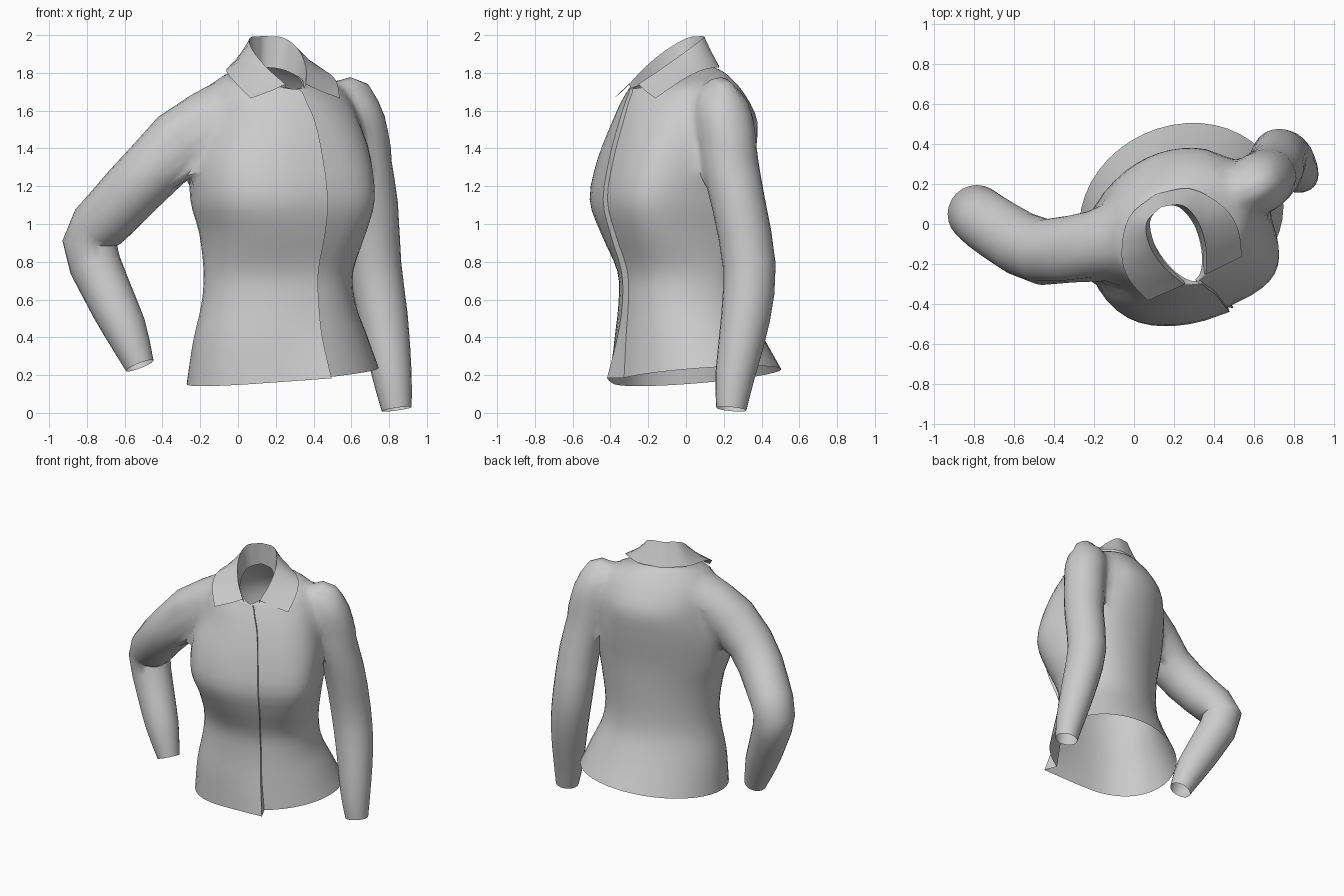
import bpy, bmesh, math
from mathutils import Vector

if "Cube" in bpy.data.objects:
    bpy.data.objects.remove(bpy.data.objects["Cube"])

grey = bpy.data.materials.new("grey_cloth")
grey.use_nodes = True
GREY = (0.6, 0.6, 0.6, 1)
grey.diffuse_color = GREY
grey.node_tree.nodes["Principled BSDF"].inputs["Base Color"].default_value = GREY

YAW = math.radians(25)  # the body is turned toward its left
SIDE = Vector((math.cos(YAW), math.sin(YAW), 0))
FRONT = Vector((math.sin(YAW), -math.cos(YAW), 0))


def resample(rows, steps):
    """Catmull-Rom interpolation through tuples of any length."""
    rows = [Vector(r) for r in rows]
    out = []
    for i in range(len(rows) - 1):
        p1, p2 = rows[i], rows[i + 1]
        p0 = rows[i - 1] if i else 2 * p1 - p2
        p3 = rows[i + 2] if i + 2 < len(rows) else 2 * p2 - p1
        for k in range(steps):
            t = k / steps
            out.append(p1 + 0.5 * t * (p2 - p0 + t * (2 * p0 - 5 * p1 + 4 * p2 - p3
                       + t * (3 * (p1 - p2) + p3 - p0))))
    return out + [rows[-1]]


def loft(name, rings, closed):
    """Skin rings of points; closed rings are capped into a solid."""
    bm = bmesh.new()
    loops = [[bm.verts.new(p) for p in ring] for ring in rings]
    n = len(loops[0])
    for a, b in zip(loops, loops[1:]):
        for i in range(n if closed else n - 1):
            j = (i + 1) % n
            bm.faces.new((a[i], a[j], b[j], b[i]))
    if closed:
        bm.faces.new(loops[0])
        bm.faces.new(loops[-1])
    bmesh.ops.recalc_face_normals(bm, faces=bm.faces)
    mesh = bpy.data.meshes.new(name)
    bm.to_mesh(mesh)
    bm.free()
    mesh.materials.append(grey)
    obj = bpy.data.objects.new(name, mesh)
    bpy.context.collection.objects.link(obj)
    return obj


def body_ring(row, count=44):
    """Rounded section with an overlapping front edge, set a little to the left."""
    z, cx, cy, a, f, b, n, step, tilt_side, tilt_front, shift = row
    ring = []
    for i in range(count + 1):
        t = math.tau * i / count
        s, c = math.sin(t), math.cos(t)
        e = 2 / n if c > 0 else 1
        lat = a * math.copysign(abs(s) ** e, s) + shift * max(0, c) ** 2
        fwd = math.copysign(abs(c) ** e, c) * (f if c > 0 else b)
        fwd += step * max(0, 1 - (math.tau - t) / 0.7) ** 2
        p = Vector((cx, cy, z)) + SIDE * lat + FRONT * fwd
        p.z += lat * tilt_side + fwd * tilt_front
        ring.append(p)
    return ring


def sleeve(name, path, sides=24):
    rows = resample(path, 2)
    rings = []
    for i, row in enumerate(rows):
        tangent = (rows[min(i + 1, len(rows) - 1)] - rows[max(i - 1, 0)]).to_3d().normalized()
        u = tangent.cross(Vector((0, 1, 0))).normalized()
        v = tangent.cross(u)
        rings.append([row.to_3d() + row[3] * (u * math.cos(math.tau * k / sides)
                      + v * math.sin(math.tau * k / sides)) for k in range(sides)])
    return loft(name, rings, True)


# Body: height, centre x/y, half width, front depth, back depth, squareness,
# front overlap, sideways tilt, forward tilt, front edge shift
body_rows = [
    (0.195, .235, .045, .52, .43, .445, 2.0, .10, .10, -.03, .04),
    (0.40, .215, .015, .47, .39, .37, 2.0, .05, .05, 0, .05),
    (0.58, .205, 0, .415, .365, .31, 2.0, .035, 0, 0, .06),
    (0.75, .20, 0, .40, .37, .29, 2.1, .035, 0, 0, .06),
    (0.95, .20, -.005, .425, .44, .30, 2.7, .03, 0, 0, .07),
    (1.13, .19, -.015, .465, .48, .32, 3.0, .025, 0, 0, .08),
    (1.35, .195, 0, .465, .45, .34, 2.7, .025, 0, 0, .06),
    (1.54, .22, .015, .42, .39, .35, 2.3, .025, 0, 0, .015),
    (1.66, .215, 0, .40, .335, .30, 1.9, .02, 0, -.05, 0),
    (1.735, .21, -.02, .35, .29, .25, 1.7, .02, 0, -.12, 0),
    (1.775, .20, -.04, .26, .27, .21, 1.65, .015, 0, -.22, 0),
    (1.79, .20, -.05, .11, .25, .16, 1.8, .01, 0, -.30, 0),
]
shirt = loft("shirt_body", [body_ring(r) for r in resample(body_rows, 3)], True)

# Sleeves: centre points with radius
right_path = [(0, -.03, 1.58, .13), (-.16, -.10, 1.565, .178), (-.45, -.14, 1.29, .165),
              (-.66, -.04, 1.07, .155), (-.785, .05, .90, .145), (-.70, 0, .66, .13),
              (-.60, -.06, .45, .115), (-.52, -.10, .25, .078)]
left_path = [(.49, .12, 1.67, .06), (.555, .16, 1.665, .12), (.615, .195, 1.60, .157),
             (.65, .22, 1.46, .155), (.665, .235, 1.31, .15), (.705, .28, 1.10, .142),
             (.725, .335, .78, .14), (.77, .315, .50, .13),
             (.815, .26, .20, .105), (.84, .24, .02, .08)]
bpy.context.view_layer.objects.active = shirt
for name, path in (("right_sleeve", right_path), ("left_sleeve", left_path)):
    tube = sleeve(name, path)
    join = shirt.modifiers.new("join_sleeve", 'BOOLEAN')
    join.operation = 'UNION'
    join.solver = 'EXACT'
    join.object = tube
    bpy.ops.object.modifier_apply(modifier=join.name)
    bpy.data.objects.remove(tube)

# Open the neck, hem and cuffs, then soften the armholes
bm = bmesh.new()
bm.from_mesh(shirt.data)
caps = [f for f in bm.faces if len(f.verts) > 18]
bmesh.ops.delete(bm, geom=caps, context='FACES')
holes = (Vector((-.14, -.1, 1.5)), Vector((.56, .17, 1.5)))


def near_armholes(reach):
    return [v for v in bm.verts if min((v.co - h).length for h in holes) < reach]


bmesh.ops.remove_doubles(bm, verts=near_armholes(0.3), dist=0.02)
around = {f for v in near_armholes(0.3) for f in v.link_faces}
bmesh.ops.triangulate(bm, faces=list(around))
soft = near_armholes(0.27)
for _ in range(3):
    bmesh.ops.smooth_vert(bm, verts=soft, factor=0.5, use_axis_x=True,
                          use_axis_y=True, use_axis_z=True)
bmesh.ops.recalc_face_normals(bm, faces=bm.faces)
bm.to_mesh(shirt.data)
bm.free()

# Collar: half edges from centre back to front (side, forward, height)
base = [(0, -.16, 1.83), (.08, -.11, 1.82), (.11, 0, 1.79), (.10, .12, 1.76), (.05, .24, 1.71)]
rim = [(0, -.15, 1.995), (.10, -.11, 1.985), (.135, 0, 1.92), (.115, .13, 1.83), (.06, .25, 1.74)]
fall = [(0, -.22, 1.83), (.17, -.17, 1.83), (.28, -.02, 1.815), (.30, .11, 1.76), (.26, .245, 1.665)]


def collar_edge(half):
    pts = resample(half, 4)
    pts = [Vector((-p.x, p.y, p.z)) for p in reversed(pts[1:])] + pts
    return [Vector((.2, -.05, p.z)) + SIDE * p.x + FRONT * p.y for p in pts]


edges = [collar_edge(h) for h in (base, rim, fall)]
middle = [a.lerp(b, 0.4) - Vector((0, 0, .005)) for a, b in zip(edges[1], edges[2])]
collar = loft("collar", [edges[0], edges[1], middle, edges[2]], False)

# Smooth cloth with crisp folds
for obj in (shirt, collar):
    bpy.ops.object.select_all(action='DESELECT')
    obj.select_set(True)
    bpy.context.view_layer.objects.active = obj
    bpy.ops.object.shade_smooth_by_angle(angle=math.radians(50))
